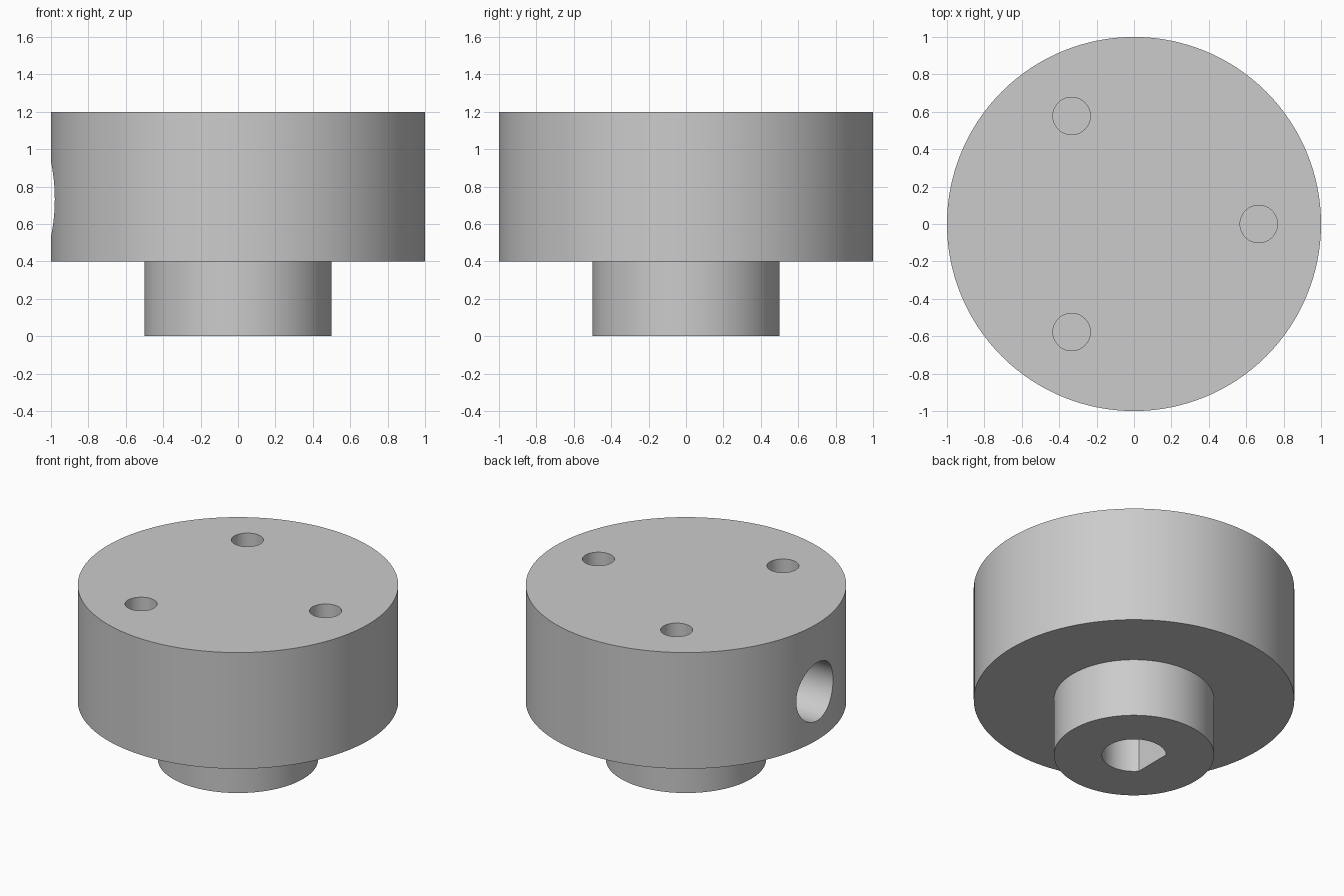
import bpy, bmesh
from math import sin, cos, pi, acos, radians
from mathutils import Matrix

cube = bpy.data.objects.get("Cube")
if cube:
    bpy.data.objects.remove(cube, do_unlink=True)

grey = bpy.data.materials.new("plain grey")
grey.use_nodes = True
colour = (0.6, 0.6, 0.6, 1)
grey.diffuse_color = colour
grey.node_tree.nodes["Principled BSDF"].inputs["Base Color"].default_value = colour


def make_object(name, bm):
    bmesh.ops.recalc_face_normals(bm, faces=bm.faces)
    mesh = bpy.data.meshes.new(name)
    bm.to_mesh(mesh)
    bm.free()
    mesh.materials.append(grey)
    obj = bpy.data.objects.new(name, mesh)
    bpy.context.collection.objects.link(obj)
    return obj


def lathe(name, profile, steps):
    """Turn a (radius, z) profile around the z axis."""
    bm = bmesh.new()
    verts = [bm.verts.new((r, 0, z)) for r, z in profile]
    edges = [bm.edges.new(pair) for pair in zip(verts, verts[1:])]
    bmesh.ops.spin(bm, geom=verts + edges, axis=(0, 0, 1), cent=(0, 0, 0),
                   angle=2 * pi, steps=steps, use_duplicate=False)
    bmesh.ops.remove_doubles(bm, verts=bm.verts, dist=1e-5)
    # Close both ends with flat caps
    bmesh.ops.holes_fill(bm, edges=[e for e in bm.edges if e.is_boundary], sides=0)
    return make_object(name, bm)


def prism(name, outline, depth, matrix):
    """Extrude a flat outline along its own z axis, then place it."""
    bm = bmesh.new()
    face = bm.faces.new([bm.verts.new((x, y, 0)) for x, y in outline])
    new = bmesh.ops.extrude_face_region(bm, geom=[face])["geom"]
    bmesh.ops.translate(bm, vec=(0, 0, depth),
                        verts=[v for v in new if isinstance(v, bmesh.types.BMVert)])
    bm.transform(matrix)
    obj = make_object(name, bm)
    obj.hide_render = True
    return obj


def arc(radius, start, end, steps):
    return [(radius * cos(start + (end - start) * i / steps),
             radius * sin(start + (end - start) * i / steps)) for i in range(steps + 1)]


def circle(radius, steps):
    return arc(radius, 0, 2 * pi, steps)[:-1]


# Wide body with a narrower hub below it
knob = lathe("knob_body", [(0.5, 0), (0.5, 0.4), (1, 0.4), (1, 1.2)], 128)
cutters = []

# D-shaped shaft socket, flat towards -x
half = acos(-0.15 / 0.2)
cutters.append(prism("shaft_socket", arc(0.2, -half, half, 48), 0.9,
                     Matrix.Translation((0, 0, -0.1))))

# Radial bore from the right side into the socket
cutters.append(prism("side_bore", circle(0.2, 64), 1.0,
                     Matrix.Translation((-1.1, 0, 0.733)) @ Matrix.Rotation(pi / 2, 4, "Y")))

# Three blind holes in the top
for i in range(3):
    place = Matrix.Rotation(radians(120 * i), 4, "Z") @ Matrix.Translation((0.667, 0, 0.8))
    cutters.append(prism("top_hole", circle(0.1, 48), 0.5, place))

for cutter in cutters:
    mod = knob.modifiers.new(cutter.name, "BOOLEAN")
    mod.operation = "DIFFERENCE"
    mod.solver = "EXACT"
    mod.object = cutter

# Apply the cuts and remove the cutters
bpy.context.view_layer.update()
graph = bpy.context.evaluated_depsgraph_get()
mesh = bpy.data.meshes.new_from_object(knob.evaluated_get(graph))
knob.modifiers.clear()
knob.data = mesh
mesh.materials.clear()
mesh.materials.append(grey)
for poly in mesh.polygons:
    poly.material_index = 0
for cutter in cutters:
    bpy.data.objects.remove(cutter, do_unlink=True)

bpy.ops.object.select_all(action="DESELECT")
knob.select_set(True)
bpy.context.view_layer.objects.active = knob
bpy.ops.object.shade_smooth_by_angle(angle=radians(30))
